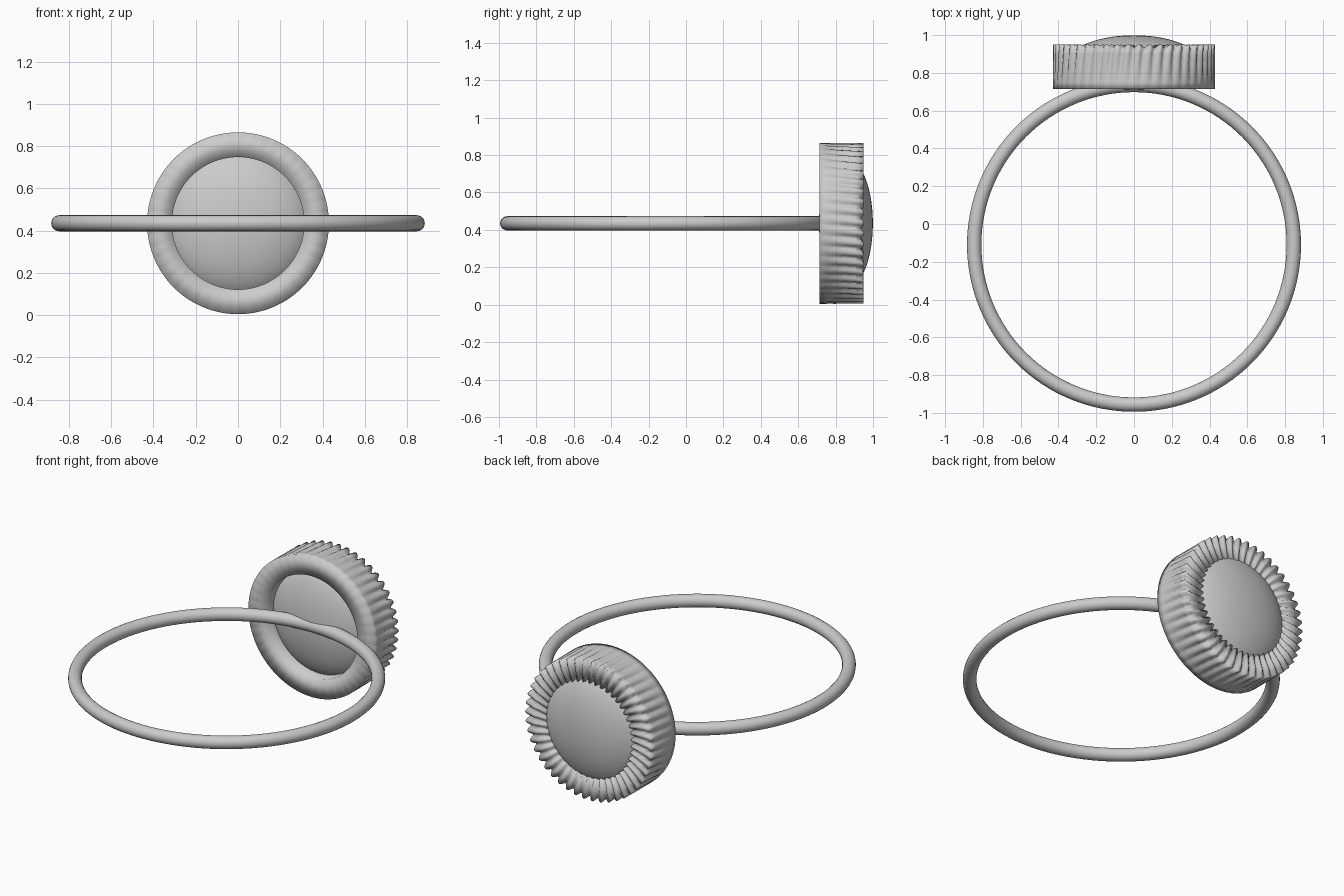
import bpy, bmesh
from math import sin, cos, pi

if "Cube" in bpy.data.objects:
    bpy.data.objects.remove(bpy.data.objects["Cube"])

ZC = 0.435      # height of the ring plane and of the setting's axis
RIDGES = 46
STEPS = RIDGES * 8

# plain round band
bpy.ops.mesh.primitive_torus_add(location=(0, -0.11, ZC), major_radius=0.846,
                                 minor_radius=0.038, major_segments=128, minor_segments=20)
band = bpy.context.object
band.name = "ring_band"
bpy.ops.object.shade_smooth()

# lens-shaped stone, visible from both sides
bpy.ops.mesh.primitive_uv_sphere_add(segments=96, ring_count=48, location=(0, 0.855, ZC),
                                     rotation=(pi / 2, 0, 0))
stone = bpy.context.object
stone.name = "stone"
stone.scale = (0.35, 0.35, 0.144)
bpy.ops.object.shade_smooth()

# bezel section: radius, y, inward groove depth, backward groove depth, twist in ridges
section = [(0.313, 0.715, 0, 0, 0),
           (0.430, 0.715, 0, 0, 0),
           (0.430, 0.750, 0.004, 0, 0.05),
           (0.430, 0.800, 0.010, 0, 0.15),
           (0.430, 0.850, 0.016, 0, 0.25),
           (0.430, 0.900, 0.020, 0, 0.35),
           (0.430, 0.950, 0.022, 0.022, 0.45),
           (0.370, 0.950, 0, 0.024, 0.65),
           (0.290, 0.947, -0.012, 0.022, 0.9),
           (0.300, 0.890, 0, 0, 0.9),
           (0.313, 0.800, 0, 0, 0)]

bm = bmesh.new()
loops = []
for i in range(STEPS):
    a = 2 * pi * i / STEPS
    loop = []
    for r, y, inward, back, twist in section:
        groove = 1 - abs(sin(RIDGES * a / 2 + twist * pi))   # round ridges, sharp valleys
        rr = r - inward * groove
        loop.append(bm.verts.new((rr * cos(a), y - back * groove, ZC + rr * sin(a))))
    loops.append(loop)
n = len(section)
for i in range(STEPS):
    p, q = loops[i], loops[(i + 1) % STEPS]
    for j in range(n):
        k = (j + 1) % n
        bm.faces.new((p[j], p[k], q[k], q[j])).smooth = True
bmesh.ops.recalc_face_normals(bm, faces=bm.faces)
mesh = bpy.data.meshes.new("fluted_bezel")
bm.to_mesh(mesh)
bm.free()
bpy.context.collection.objects.link(bpy.data.objects.new("fluted_bezel", mesh))
